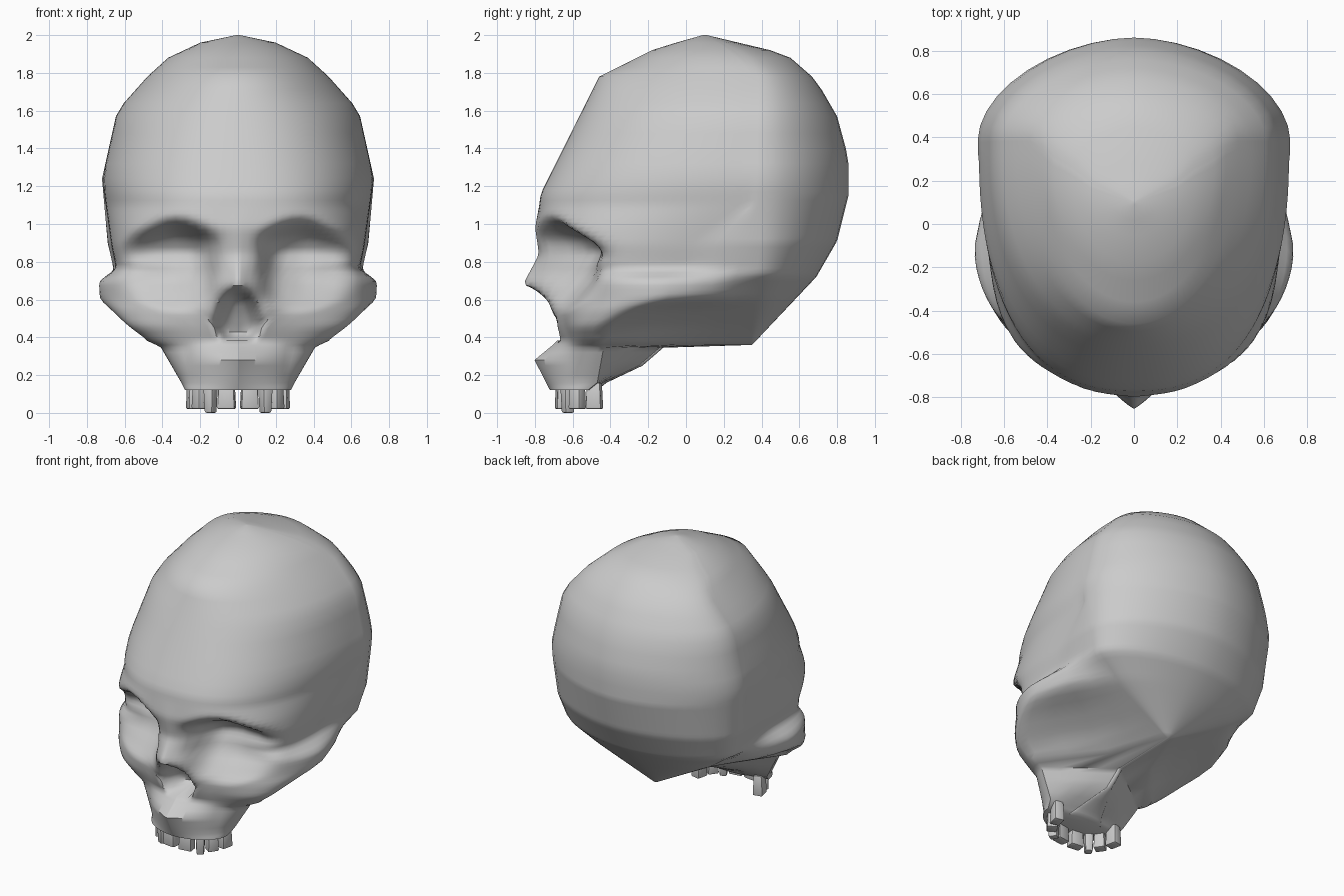
import bpy, bmesh, math
from mathutils import Matrix, Vector

if "Cube" in bpy.data.objects:
    bpy.data.objects.remove(bpy.data.objects["Cube"])


def lerp(profile, t):
    """Read a value off a profile of (position, value) pairs."""
    if t <= profile[0][0]:
        return profile[0][1]
    for (a, u), (b, v) in zip(profile, profile[1:]):
        if t <= b:
            return u + (v - u) * (t - a) / (b - a)
    return profile[-1][1]


# Height profiles (z, value) of the horizontal skull sections
front_y = [(.12, -.71), (.38, -.64), (.5, -.67), (.69, -.72), (.84, -.74), (.98, -.79),
           (1.16, -.77), (1.78, -.46), (1.93, -.16), (2, .09)]
side_x = [(.12, .28), (.16, .30), (.35, .41), (.38, .48), (.46, .59), (.55, .68), (.60, .735), (.70, .74),
          (.76, .645), (.88, .67), (1.24, .72), (1.6, .64), (1.78, .48), (1.88, .37), (1.96, .2), (2, .01)]
side_y = [(.12, -.52), (.16, -.47), (.38, -.43), (.46, -.42), (.55, -.26), (.6, -.1), (.7, -.1),
          (.8, .05), (.9, .08), (1.1, .33), (1.8, .33), (1.93, .2), (2, .1)]
roundness = [(.12, 2.0), (.3, 2.1), (.5, 2.2), (.7, 2.0), (.78, 3.1), (.9, 2.9), (1.1, 2.5), (1.6, 2.15), (1.8, 2), (2, 2)]
fossa_x = [(.12, .22), (.345, .2), (.36, .16), (.46, .30), (.55, .47), (.61, .67), (.69, .69),
           (.76, .66), (.9, .69), (1.24, .72), (1.6, .64), (1.78, .48), (1.88, .37), (1.96, .2), (2, .01)]
seam_x = [(.12, .13), (.25, .02), (.36, .015), (.6, .46), (.73, .645), (.9, .69), (1.24, .72), (1.6, .64),
          (1.78, .48), (1.88, .365), (1.96, .195), (2, .01)]
seam_y = [(.12, -.49), (.16, -.44), (.25, -.25), (.345, -.14), (.36, .34), (.9, .39), (1.8, .4), (1.93, .25), (2, .105)]
back_y = [(.12, -.47), (.16, -.42), (.25, -.23), (.345, -.12), (.36, .35), (.72, .69), (.91, .80), (1.15, .86),
          (1.35, .86), (1.57, .80), (1.76, .69), (1.90, .53), (2, .11)]

# Facial features: midline ridge (upper jaw and nose), nasal opening, eye sockets
ridge_height = [(.12, .01), (.28, .135), (.38, .04), (.42, .05), (.52, .08), (.68, .15), (.84, .04), (.98, .01), (1.1, 0)]
ridge_width = [(.12, .25), (.4, .28), (.55, .24), (.75, .14), (.95, .11)]
opening_width = [(.385, 0), (.41, .10), (.47, .13), (.55, .10), (.62, .06), (.665, 0)]
socket_z = [(.54, 0), (.64, .35), (.74, .75), (.86, 1), (.94, .85), (1.0, .3), (1.04, 0)]
socket_x = [(.11, 0), (.16, .65), (.22, .95), (.34, 1), (.48, .7), (.56, .35), (.63, 0)]


def carve(x, y, z):
    """Shape the front of the face."""
    y -= lerp(ridge_height, z) * max(0, 1 - x / lerp(ridge_width, z))
    q = (x - .33) / .24
    arch = .8 + (z - .8) * (1 + (.75 if z > .8 else .35) * q * q)
    y += .27 * lerp(socket_z, arch) * lerp(socket_x, x)
    a = lerp(opening_width, z)
    if x < a:
        y += .2 * math.sqrt(1 - (x / a) ** 2) * min(1, a / .07)
    return y


def half_section(z):
    """Right half of the section at height z, from front to back."""
    w, ym, n = lerp(side_x, z), lerp(side_y, z), lerp(roundness, z)
    b = ym - lerp(front_y, z)
    pts = []
    for i in range(29):
        f = math.pi / 2 * (i / 28) ** 1.25
        s, c = math.sin(f), max(0, math.cos(f))
        r = ((s / w) ** n + (c / b) ** n) ** (-1 / n)
        x, y = r * s, ym - r * c
        pts.append((x, carve(x, y, z) if i < 27 else y))
    xs, ys, yb = lerp(seam_x, z), lerp(seam_y, z), lerp(back_y, z)
    xm, mid = lerp(fossa_x, z), (ym + ys) / 2
    pts += [((w + xm) / 2, (ym + mid) / 2), (xm, mid), ((xm + xs) / 2, (mid + ys) / 2)]
    for i in range(11):
        f = math.pi / 20 * i
        e = 2 / 1.8
        pts.append((xs * math.cos(f) ** e if i < 10 else 0, ys + (yb - ys) * math.sin(f) ** e))
    return pts


def finish(name, bm, angle):
    bmesh.ops.recalc_face_normals(bm, faces=bm.faces)
    mesh = bpy.data.meshes.new(name)
    bm.to_mesh(mesh)
    bm.free()
    ob = bpy.data.objects.new(name, mesh)
    bpy.context.collection.objects.link(ob)
    bpy.ops.object.select_all(action='DESELECT')
    ob.select_set(True)
    bpy.context.view_layer.objects.active = ob
    bpy.ops.object.shade_smooth_by_angle(angle=math.radians(angle))
    return ob


# Skull: loft of the sections, closed at palate and crown
levels = [.12, .14, .16, .2, .25, .28, .32, .345]
levels += [.36 + .0225 * i for i in range(37)]
levels += [1.24, 1.32, 1.4, 1.48, 1.57, 1.64, 1.71, 1.78, 1.83, 1.88, 1.92, 1.96, 1.98, 2.0]
bm = bmesh.new()
rings = []
for z in levels:
    half = half_section(z)
    loop = half + [(-x, y) for x, y in half[-2:0:-1]]
    rings.append([bm.verts.new((x, y, z)) for x, y in loop])
for lo, hi in zip(rings, rings[1:]):
    for i in range(len(lo)):
        j = (i + 1) % len(lo)
        bm.faces.new((lo[i], lo[j], hi[j], hi[i]))
bm.faces.new(rings[0])
bm.faces.new(rings[-1])
# Soften the face where the profiles meet
soft = [v for v in bm.verts if .4 < v.co.z < 1.3 and v.co.y < .3]
for _ in range(2):
    bmesh.ops.smooth_vert(bm, verts=soft, factor=.4, use_axis_x=True, use_axis_y=True, use_axis_z=True)
finish("skull", bm, 50)

# Teeth: tapered bevelled blocks along the dental arch (x, y, width, tip z, turn)
teeth = [(.06, -.655, .095, .02, 8), (.145, -.625, .06, .0, 30), (.2, -.575, .075, .02, 55),
         (.235, -.485, .085, .02, 78)]
for side in (1, -1):
    for k, (x, y, w, tip, turn) in enumerate(teeth):
        bm = bmesh.new()
        bmesh.ops.create_cube(bm, size=1)
        top = .16
        for v in bm.verts:
            up = v.co.z > 0
            t = (1.0 if up else .8) if k == 1 else (.85 if up else 1.0)
            v.co = Vector((v.co.x * w * t, v.co.y * .07 * t, top if up else tip))
        bmesh.ops.bevel(bm, geom=bm.edges[:], offset=.01, segments=2, profile=.5, affect='EDGES')
        bm.transform(Matrix.Translation((side * x, y, 0)) @ Matrix.Rotation(math.radians(side * turn), 4, 'Z'))
        finish("tooth_%s_%d" % ("right" if side > 0 else "left", k + 1), bm, 40)
